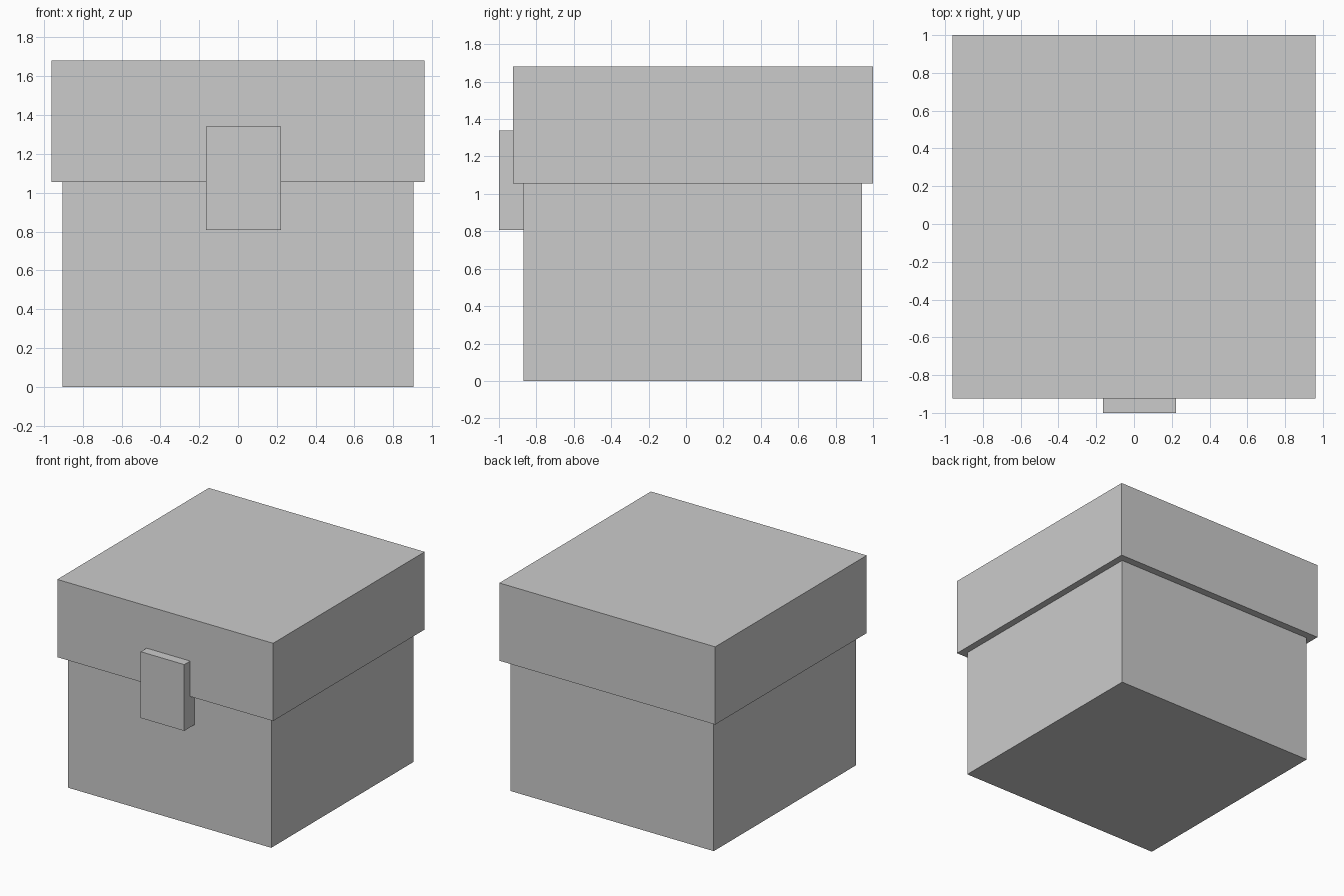
import bpy

if "Cube" in bpy.data.objects:
    bpy.data.objects.remove(bpy.data.objects["Cube"])


def box(name, x, y, z):
    """Box spanning the given (min, max) ranges."""
    mid = [(a + b) / 2 for a, b in (x, y, z)]
    size = [b - a for a, b in (x, y, z)]
    bpy.ops.mesh.primitive_cube_add(size=1, location=mid)
    obj = bpy.context.object
    obj.name = name
    obj.scale = size
    bpy.ops.object.transform_apply(location=False, rotation=False, scale=True)
    return obj


# Lower container
box("box_body", (-0.905, 0.905), (-0.87, 0.94), (0, 1.055))
# Overhanging lid
box("lid", (-0.96, 0.96), (-0.925, 1.0), (1.055, 1.68))
# Front latch bridging the lid and body, slightly off centre
box("latch", (-0.165, 0.222), (-1.0, -0.87), (0.807, 1.34))
